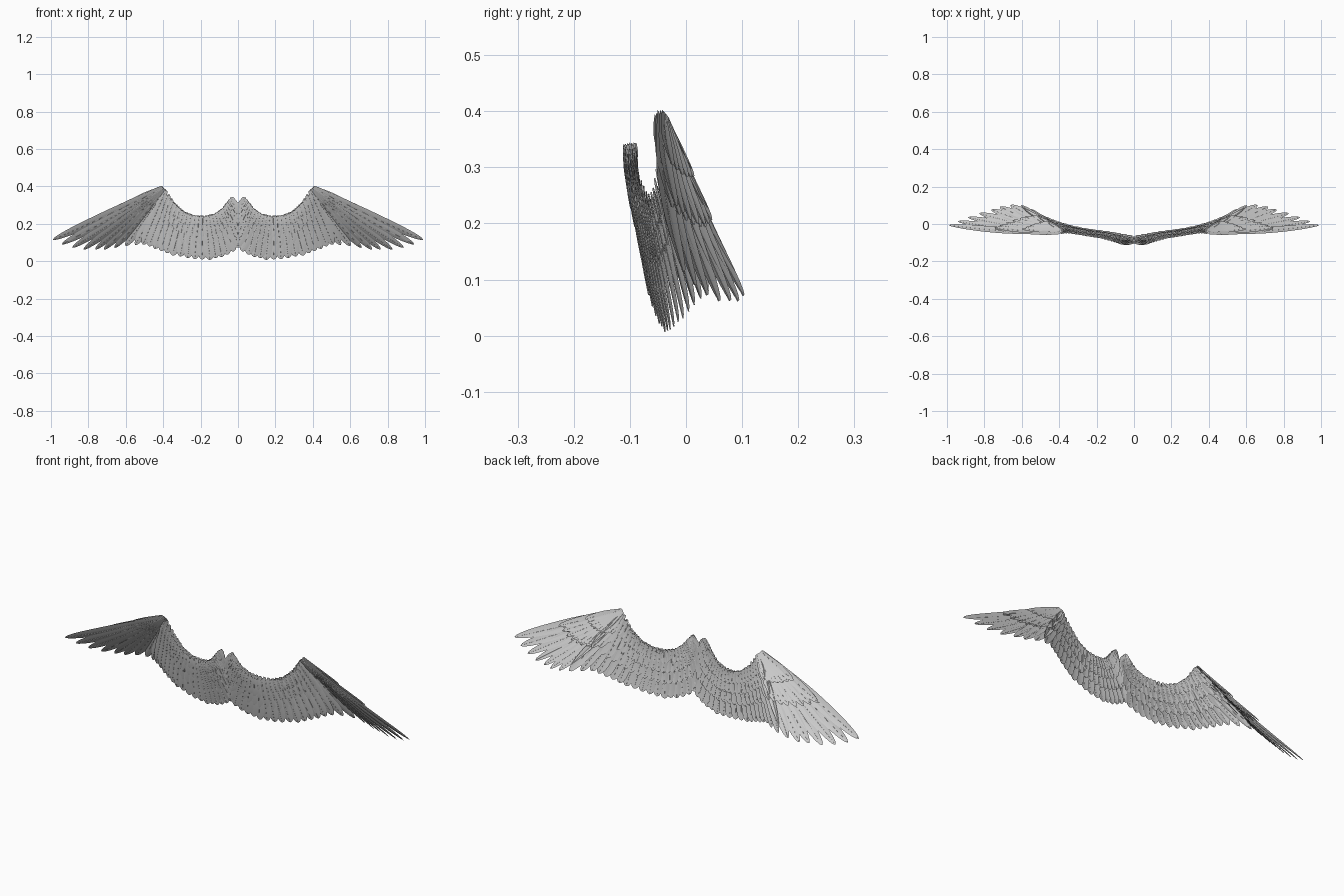
import bpy, bmesh, math, random
from mathutils import Vector

if "Cube" in bpy.data.objects:
    bpy.data.objects.remove(bpy.data.objects["Cube"])

random.seed(4)

# Root and tip guide points of the right-hand wing, inner to outer
ARM = [((.035, -.10, .342), (.00, -.098, .25)), ((.055, -.10, .318), (-.03, -.082, .16)),
       ((.08, -.095, .285), (-.01, -.066, .07)), ((.12, -.082, .255), (.07, -.05, .025)),
       ((.17, -.068, .243), (.15, -.037, .004)), ((.23, -.058, .243), (.25, -.025, .008)),
       ((.29, -.048, .265), (.35, -.005, .03)), ((.345, -.04, .315), (.43, .02, .06)),
       ((.385, -.042, .375), (.51, .055, .085))]
HAND = [((.385, -.040, .375), (.55, .080, .085)), ((.388, -.040, .38), (.62, .108, .078)),
        ((.391, -.040, .383), (.70, .097, .062)), ((.394, -.041, .386), (.77, .080, .056)),
        ((.397, -.042, .389), (.85, .052, .06)), ((.40, -.044, .392), (.93, .022, .08)),
        ((.403, -.046, .394), (1.0, -.005, .11))]


def sample(table, t):
    f = min(max(t, 0), 1) * (len(table) - 1)
    i = min(int(f), len(table) - 2)
    a, b = table[i], table[i + 1]
    return [Vector(a[k]).lerp(Vector(b[k]), f - i) for k in (0, 1)]


def feather(bm, root, tip, side, width, point, lift, tilt):
    """One cambered vane with a raised central shaft line."""
    axis = tip - root
    d = axis.normalized()
    side = (side - d * side.dot(d)).normalized()
    n = d.cross(side)
    side = (side + n * tilt).normalized()
    n = d.cross(side)
    length = axis.length
    steps = 14
    rows = []
    for i in range(steps + 1):
        u = 1 - (1 - i / steps) ** 1.5
        grow = .35 + .65 * min(1, u / .45) ** .8
        cap = max(0, 1 - max(0, (u - point) / (1 - point)) ** 2.2) ** .5
        w = max(width * .5 * grow * cap, .0006)
        c = root + axis * u + n * (lift + .02 * length * math.sin(math.pi * u))
        rows.append([bm.verts.new(c + side * (w * k) - n * (abs(k) ** 2 * w * .12))
                     for k in (-1, -.5, 0, .5, 1)])
    for a, b in zip(rows, rows[1:]):
        for k in range(4):
            bm.faces.new((a[k], a[k + 1], b[k + 1], b[k]))
    # Shaft (quill)
    for s in (-1, 1):
        q = [[bm.verts.new(r[2].co + side * (x * .0016 * (1 - .8 * i / steps)) + n * s * h)
              for x, h in ((-1, 0), (0, .0012), (1, 0))] for i, r in enumerate(rows)]
        for a, b in zip(q, q[1:]):
            for k in range(2):
                bm.faces.new((a[k], a[k + 1], b[k + 1], b[k]))


def feather_row(name, table, count, reach, width, point, lift, tilt=.12, start=0, end=1):
    bm = bmesh.new()
    for i in range(count):
        t = start + (end - start) * i / (count - 1)
        root, tip = sample(table, t)
        before, after = sample(table, t - .07), sample(table, t + .07)
        side = (after[0] + after[1]) - (before[0] + before[1])
        tip = root.lerp(tip, reach * random.uniform(.98, 1.0))
        w = width * min(1, .55 + (tip - root).length * 3)
        feather(bm, root, tip, side, w, point, lift, tilt)
    me = bpy.data.meshes.new(name)
    bm.to_mesh(me)
    bm.free()
    ob = bpy.data.objects.new(name, me)
    bpy.context.collection.objects.link(ob)
    for p in me.polygons:
        p.use_smooth = True
    # Opposite wing
    m = ob.modifiers.new("opposite_wing", 'MIRROR')
    m.use_mirror_merge = False


# Long flight feathers
feather_row("secondary_feathers", ARM, 21, 1.0, .056, .72, 0)
feather_row("primary_feathers", HAND, 9, 1.0, .058, .5, 0, .08)

# Covert rows on both faces of the arm
for face, s in (("front", 1), ("back", -1)):
    feather_row(face + "_greater_coverts", ARM, 21, .70, .046, .72, .004 * s)
    feather_row(face + "_median_coverts", ARM, 23, .47, .040, .7, .008 * s)
    feather_row(face + "_lesser_coverts", ARM, 25, .27, .034, .65, .011 * s)
    # Covert rows on the hand
    feather_row(face + "_primary_coverts", HAND, 9, .58, .044, .55, .004 * s, .08)
    feather_row(face + "_small_primary_coverts", HAND, 8, .33, .036, .55, .008 * s, .08)
